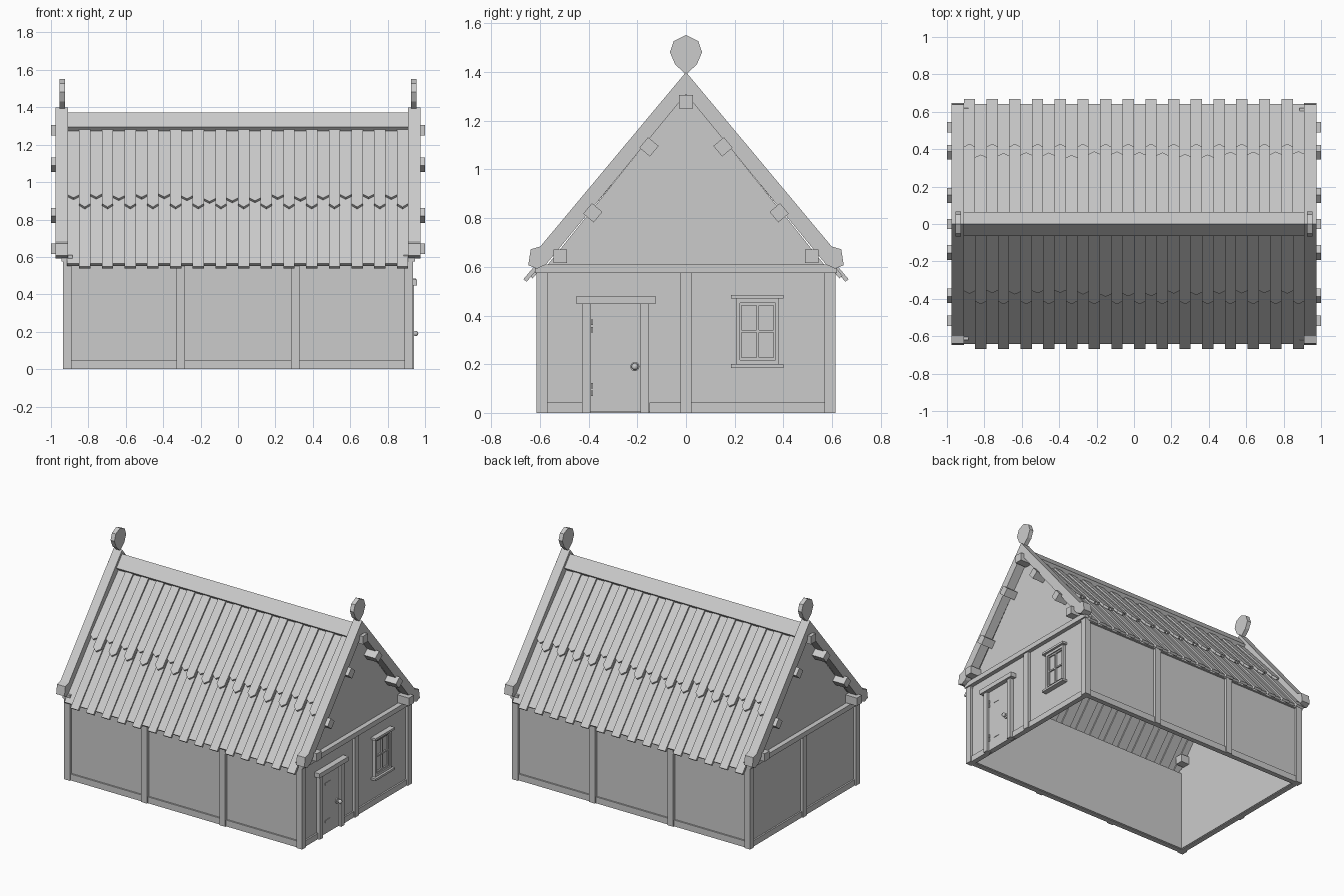
import bpy, bmesh, math, random
from mathutils import Vector, Matrix

if "Cube" in bpy.data.objects:
    bpy.data.objects.remove(bpy.data.objects["Cube"])

random.seed(4)
TH = math.atan(1.2)                      # roof pitch
C, S = math.cos(TH), math.sin(TH)


def finish(name, bm):
    bmesh.ops.recalc_face_normals(bm, faces=bm.faces)
    me = bpy.data.meshes.new(name)
    bm.to_mesh(me)
    bm.free()
    ob = bpy.data.objects.new(name, me)
    bpy.context.collection.objects.link(ob)
    return ob


def prism(bm, a, b):
    """Solid between two matching rings of points."""
    va = [bm.verts.new(p) for p in a]
    vb = [bm.verts.new(p) for p in b]
    bm.faces.new(va)
    bm.faces.new(vb[::-1])
    for i in range(len(a)):
        j = (i + 1) % len(a)
        bm.faces.new((va[j], va[i], vb[i], vb[j]))


def add_box(bm, x0, x1, y0, y1, z0, z1):
    ring = [(x0, y0), (x1, y0), (x1, y1), (x0, y1)]
    prism(bm, [(x, y, z0) for x, y in ring], [(x, y, z1) for x, y in ring])


def boxes(name, *dims):
    bm = bmesh.new()
    for d in dims:
        add_box(bm, *d)
    return finish(name, bm)


def profile_x(name, pts, x0, x1):
    """Extrude a (y, z) outline along x."""
    bm = bmesh.new()
    prism(bm, [(x0, y, z) for y, z in pts], [(x1, y, z) for y, z in pts])
    return finish(name, bm)


def roof_pt(x, s, n, side):
    """Point at slope distance s from the ridge, n above the roof plane."""
    return (x * -side, side * (s * C + n * S), 1.31 - s * S + n * C)


# --- long walls with posts, sill and eave plate
for side, word in ((-1, "front"), (1, "back")):
    def yb(a, b):
        return (min(side * a, side * b), max(side * a, side * b))
    boxes(word + "_wall", (-.915, .915, *yb(.565, .595), 0.005, .575))
    boxes(word + "_sill", (-.9, .9, *yb(.57, .606), 0, .045))
    boxes(word + "_eave_plate", (-.92, .92, *yb(.565, .61), .562, .578))
    boxes(word + "_posts", *[(x - .023, x + .023, *yb(.57, .615), 0, .575)
                             for x in (-.307, .307)])

# --- gable ends
for side, word in ((-1, "left"), (1, "right")):
    def xb(a, b):
        return (min(side * a, side * b), max(side * a, side * b))
    boxes(word + "_wall", (*xb(.885, .915), -.59, .59, 0.005, .58))
    profile_x(word + "_gable", [(-.575, .6), (.575, .6), (0, 1.315)], *xb(.885, .91))
    boxes(word + "_tie_plate", (*xb(.885, .945), -.62, .62, .575, .61))
    boxes(word + "_posts", *[(*xb(.89, .935), y - .0225, y + .0225, 0, .575)
                             for y in (-.5925, 0, .5925)])
    runs = [(-.57, -.425), (-.15, -.02), (.02, .57)] if side > 0 else [(-.57, -.02), (.02, .57)]
    boxes(word + "_sill", *[(*xb(.89, .926), a, b, 0, .042) for a, b in runs])

    # barge boards with heel blocks
    half = [(0, 1.4), (.598, .684), (.638, .672), (.648, .607), (.612, .592), (.575, .61), (0, 1.31)]
    for m in (-1, 1):
        profile_x(f"{word}_barge_board_{'a' if m < 0 else 'b'}",
                  [(m * y, z) for y, z in half], *xb(.91, .975))

    # purlin ends
    bm = bmesh.new()
    purlins = [(0, 1.278, 0, .028)]
    for m in (-1, 1):
        purlins += [(m * .152, 1.093, m * -TH, .028), (m * .383, .822, m * -TH, .028), (m * .517, .643, 0, .028)]
    for y, z, ang, h in purlins:
        ring = [Vector((0, a * h, b * h)) for a, b in ((-1, -1), (1, -1), (1, 1), (-1, 1))]
        rot = Matrix.Rotation(ang, 3, 'X')
        ring = [rot @ p + Vector((0, y, z)) for p in ring]
        prism(bm, [p + Vector((side * .82, 0, 0)) for p in ring],
              [p + Vector((side, 0, 0)) for p in ring])
    finish(word + "_purlin_ends", bm)

    # ridge finial
    outline = [(0, 1.39), (.045, 1.432), (.066, 1.482), (.05, 1.528), (0, 1.552),
               (-.05, 1.528), (-.066, 1.482), (-.045, 1.432)]
    profile_x(word + "_finial", outline, *xb(.925, .955))

# --- roof boards: two overlapping rows of alternating low and raised boards
N, W = 30, 1.82 / 30
for side, word in ((-1, "front"), (1, "back")):
    for row in ("upper", "lower"):
        bm = bmesh.new()
        for i in range(N):
            raised = i % 2
            grow = 0 if raised else .006
            x0, x1 = -.91 + i * W - grow, -.91 + (i + 1) * W + grow
            x0, x1 = max(x0, -.915), min(x1, .915)
            if row == "upper":
                s0, s1 = .035, (.615 if raised else .55 + random.uniform(-.018, .02))
                n0, n1 = (.02, .046) if raised else (.008, .034)
                tip = .025
            else:
                s0, s1 = .48, (1.012 if raised else .985)
                n0, n1 = (.022, .026) if raised else (.012, .016)
                tip = 0
            ring = [(x0, s0), (x1, s0), (x1, s1 - tip), (x0, s1 - tip)]
            if tip:
                ring.insert(3, ((x0 + x1) / 2, s1))

            def lift(s):
                return n0 + (n1 - n0) * (s - s0) / (s1 - s0)
            # mirrored x in roof_pt turns the back slope half way round
            prism(bm, [roof_pt(x, s, lift(s) - .017, side) for x, s in ring],
                  [roof_pt(x, s, lift(s), side) for x, s in ring])
        finish(f"{word}_{row}_roof_boards", bm)

profile_x("ridge_cap", [(0, 1.372), (.064, 1.295), (.042, 1.272), (0, 1.32),
                        (-.042, 1.272), (-.064, 1.295)], -.912, .912)

# --- door on the right gable
boxes("door", (.9, .924, -.395, -.185, .004, .45))
boxes("door_frame", (.9, .942, -.427, -.393, 0, .45), (.9, .942, -.187, -.152, 0, .45))
boxes("door_lintel", (.9, .957, -.45, -.126, .448, .48))
boxes("door_battens", *[(.92, .927, -.342, -.287, z, z + .018) for z in (.082, .347)])
boxes("door_hinges", *[(.92, .932, -.39, -.382, z, z + .022)
                       for z in (.07, .1, .33, .362)])
bm = bmesh.new()
for x, r, d in ((.927, .019, .008), (.94, .007, .03)):
    bmesh.ops.create_cone(bm, cap_ends=True, segments=12, radius1=r, radius2=r, depth=d,
                          matrix=Matrix.Translation((x, -.21, .19)) @ Matrix.Rotation(math.pi / 2, 4, 'Y'))
bmesh.ops.create_uvsphere(bm, u_segments=12, v_segments=8, radius=.014,
                          matrix=Matrix.Translation((.95, -.21, .19)))
finish("door_knob", bm)

# --- window on the right gable
boxes("window_frame",
      (.9, .936, .205, .221, .2, .47), (.9, .936, .367, .383, .2, .47),
      (.9, .936, .221, .367, .2, .218), (.9, .936, .221, .367, .452, .47))
boxes("window_sills", (.9, .952, .185, .4, .185, .2), (.9, .952, .185, .4, .47, .485))
boxes("window_sash",
      (.9, .928, .221, .229, .218, .452), (.9, .928, .359, .367, .218, .452),
      (.9, .928, .229, .359, .218, .228), (.9, .928, .229, .359, .442, .452),
      (.9, .928, .289, .299, .228, .442), (.9, .927, .229, .359, .33, .34))
boxes("window_glass", (.9, .918, .221, .367, .218, .452))
